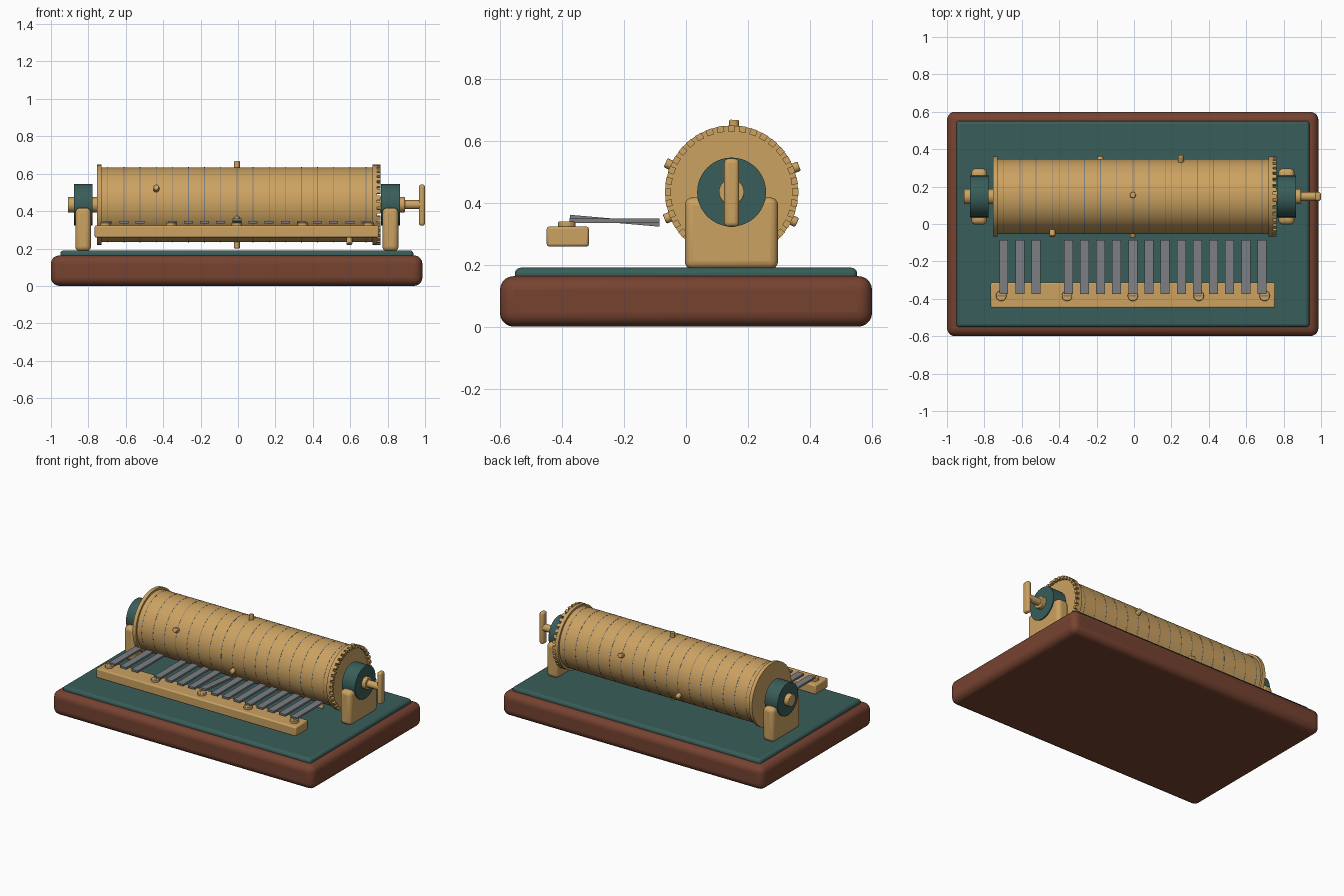
import bpy
from math import radians, pi, sin, cos
from mathutils import Matrix, Vector

if "Cube" in bpy.data.objects:
    bpy.data.objects.remove(bpy.data.objects["Cube"])


def material(name, rgb):
    m = bpy.data.materials.new(name)
    m.use_nodes = True
    m.diffuse_color = (*rgb, 1)
    m.node_tree.nodes["Principled BSDF"].inputs["Base Color"].default_value = (*rgb, 1)
    return m


BRASS = material("brass", (0.60, 0.36, 0.12))
GREEN = material("dark green", (0.04, 0.11, 0.10))
WOOD = material("red brown wood", (0.18, 0.055, 0.03))
STEEL = material("steel grey", (0.20, 0.21, 0.225))

AXIS_Y, AXIS_Z = 0.147, 0.434
MID_X = -0.006
PITCH = 0.0863
DRUM_R = 0.20


def finish(name, mat, bevel=0, segments=3):
    ob = bpy.context.object
    ob.name = name
    ob.data.materials.append(mat)
    if bevel:
        mod = ob.modifiers.new("rounding", "BEVEL")
        mod.width, mod.segments = bevel, segments
        mod.limit_method = "ANGLE"
    bpy.ops.object.shade_smooth_by_angle(angle=radians(35))
    return ob


def box(name, mat, x, y, z, bevel=0, segments=3):
    """Box given by its (low, high) range on each axis."""
    bpy.ops.mesh.primitive_cube_add(size=1)
    ob = bpy.context.object
    size = Matrix.Diagonal((x[1] - x[0], y[1] - y[0], z[1] - z[0], 1))
    ob.data.transform(size)
    ob.location = [(a + b) / 2 for a, b in (x, y, z)]
    return finish(name, mat, bevel, segments)


def axle_part(name, mat, x0, x1, r, sides=64, bevel=0):
    """Cylinder on the drum axis from x0 to x1."""
    bpy.ops.mesh.primitive_cylinder_add(
        vertices=sides, radius=r, depth=x1 - x0,
        location=((x0 + x1) / 2, AXIS_Y, AXIS_Z), rotation=(0, pi / 2, 0))
    return finish(name, mat, bevel, 2)


# Plinth and green top board
box("wooden_base", WOOD, (-1, 0.986), (-0.6, 0.6), (0, 0.163), 0.045, 5)
box("top_board", GREEN, (-0.95, 0.938), (-0.552, 0.552), (0.14, 0.19), 0.018)

# Drum with its end flanges
axle_part("drum", BRASS, -0.74, 0.73, DRUM_R, 96)
axle_part("left_flange", BRASS, -0.755, -0.73, 0.214, 96)
axle_part("right_flange", BRASS, 0.72, 0.743, 0.214, 96)

# Thin track rings around the drum
for k in range(-8, 9):
    x = MID_X + k * PITCH
    axle_part("track_ring", STEEL, x - 0.002, x + 0.002, DRUM_R + 0.0006, 96)

# Crown teeth on the right flange
TEETH = 36
for i in range(TEETH):
    a = 2 * pi * i / TEETH
    ob = box("gear_tooth", BRASS, (0.74, 0.763), (-0.011, 0.011), (-0.01, 0.01))
    ob.location = (0.7515, AXIS_Y + 0.205 * sin(a), AXIS_Z + 0.205 * cos(a))
    ob.rotation_euler = (-a, 0, 0)

# Music pins: position along the drum and angle round it
PINS = [(-0.437, 156), (MID_X, 88), (MID_X, 202), (MID_X, 270),
        (-0.18, -25), (0.25, 21), (0.595, 245)]
for x, deg in PINS:
    a = radians(deg)
    out = Vector((0, cos(a), sin(a)))
    bpy.ops.mesh.primitive_cylinder_add(vertices=16, radius=0.016, depth=0.05)
    ob = finish("drum_pin", BRASS, 0.004, 2)
    ob.location = Vector((x, AXIS_Y, AXIS_Z)) + out * 0.208
    ob.rotation_euler = out.to_track_quat("Z", "Y").to_euler()

# Bearing stands and bushings at both ends
for side, x0, x1 in (("right", -0.87, -0.786), ("left", 0.772, 0.858)):
    box(side + "_stand", BRASS, (x0, x1), (-0.004, 0.297), (0.185, 0.417), 0.026, 4)
    axle_part(side + "_bushing", GREEN, x0 - 0.007, x1 + 0.007, 0.111)

# Axle and winding key
axle_part("axle", BRASS, -0.91, 0.892, 0.041, 32, 0.004)
axle_part("key_shaft", BRASS, 0.88, 0.985, 0.024, 24)
box("key_handle", BRASS, (0.967, 1.0), (AXIS_Y - 0.024, AXIS_Y + 0.024),
    (0.322, 0.542), 0.014, 4)

# Comb bar
box("comb_bar", BRASS, (-0.766, 0.754), (-0.449, -0.313), (0.258, 0.323), 0.008, 2)

# Comb tines: one is missing, the middle one is being plucked
for k in range(-8, 9):
    if k == -5:
        continue
    x = MID_X + k * PITCH
    ob = box("comb_tine", STEEL, (x - 0.024, x + 0.024), (-0.375, -0.085), (0.335, 0.348))
    if k == 0:
        ob.rotation_euler.x = radians(-5)

# Slotted comb screws
for k in (-8, -4, 0, 4, 8):
    x = MID_X + k * PITCH * 1.02
    bpy.ops.mesh.primitive_cylinder_add(
        vertices=24, radius=0.028, depth=0.018, location=(x, -0.384, 0.33))
    finish("comb_screw", BRASS, 0.003, 2)
    box("screw_slot", STEEL, (x - 0.02, x + 0.02), (-0.388, -0.38), (0.337, 0.3396))
